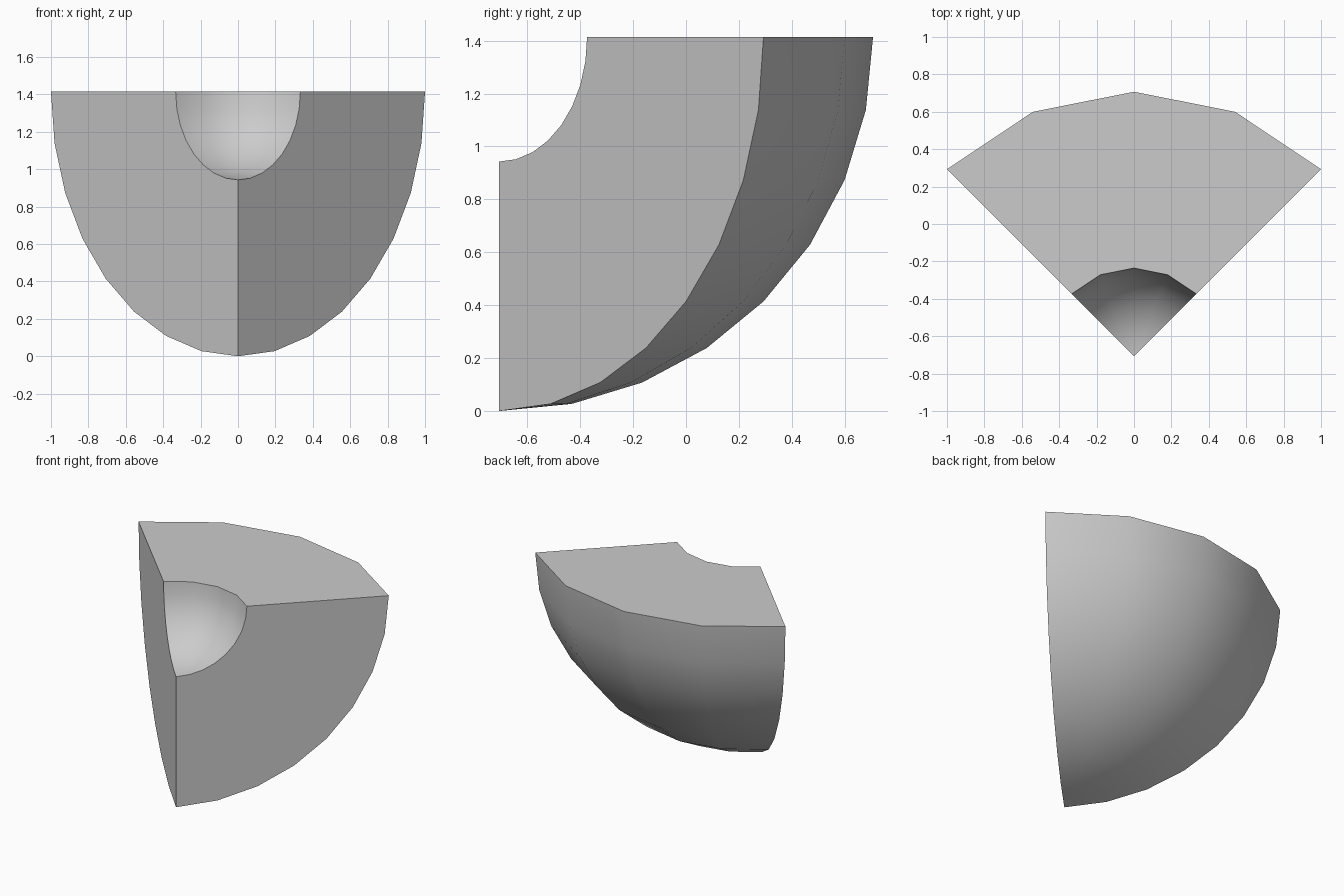
import bpy, bmesh, math
from mathutils import Vector

if "Cube" in bpy.data.objects:
    bpy.data.objects.remove(bpy.data.objects["Cube"])

OUTER = math.sqrt(2)
INNER = OUTER / 3
CENTRE = Vector((0, -OUTER / 2, OUTER))
AZ, POLAR = 4, 8          # facets around the wedge and down each arc

bm = bmesh.new()


def arc_grid(radius):
    """Columns of vertices running from the rim to one shared bottom pole."""
    pole = bm.verts.new(CENTRE + Vector((0, 0, -radius)))
    columns = []
    for i in range(AZ + 1):
        a = math.pi / 4 + math.pi / 2 * i / AZ
        col = []
        for j in range(POLAR):
            t = math.pi / 2 * j / POLAR
            col.append(bm.verts.new(CENTRE + radius * Vector(
                (math.cos(t) * math.cos(a), math.cos(t) * math.sin(a), -math.sin(t)))))
        columns.append(col + [pole])
    return columns


def skin(columns):
    """Curved surface between neighbouring columns."""
    for left, right in zip(columns, columns[1:]):
        for j in range(POLAR):
            ring = [left[j], left[j + 1], right[j + 1], right[j]]
            bm.faces.new(list(dict.fromkeys(ring)))


outer, inner = arc_grid(OUTER), arc_grid(INNER)
skin(outer)
skin(inner)

# Flat cut sides and flat top
for k in (0, -1):
    bm.faces.new(outer[k] + inner[k][::-1])
bm.faces.new([c[0] for c in outer] + [c[0] for c in reversed(inner)])
bmesh.ops.recalc_face_normals(bm, faces=bm.faces[:])

mesh = bpy.data.meshes.new("shell_wedge")
bm.to_mesh(mesh)
bm.free()
wedge = bpy.data.objects.new("shell_wedge", mesh)
bpy.context.collection.objects.link(wedge)

# Plain grey finish
grey = bpy.data.materials.new("light_grey")
grey.diffuse_color = (0.6, 0.6, 0.6, 1)
grey.use_nodes = True
grey.node_tree.nodes["Principled BSDF"].inputs["Base Color"].default_value = grey.diffuse_color
mesh.materials.append(grey)

# Smooth curved skins, crisp cut edges
bpy.context.view_layer.objects.active = wedge
wedge.select_set(True)
bpy.ops.object.shade_smooth_by_angle(angle=math.radians(30))
